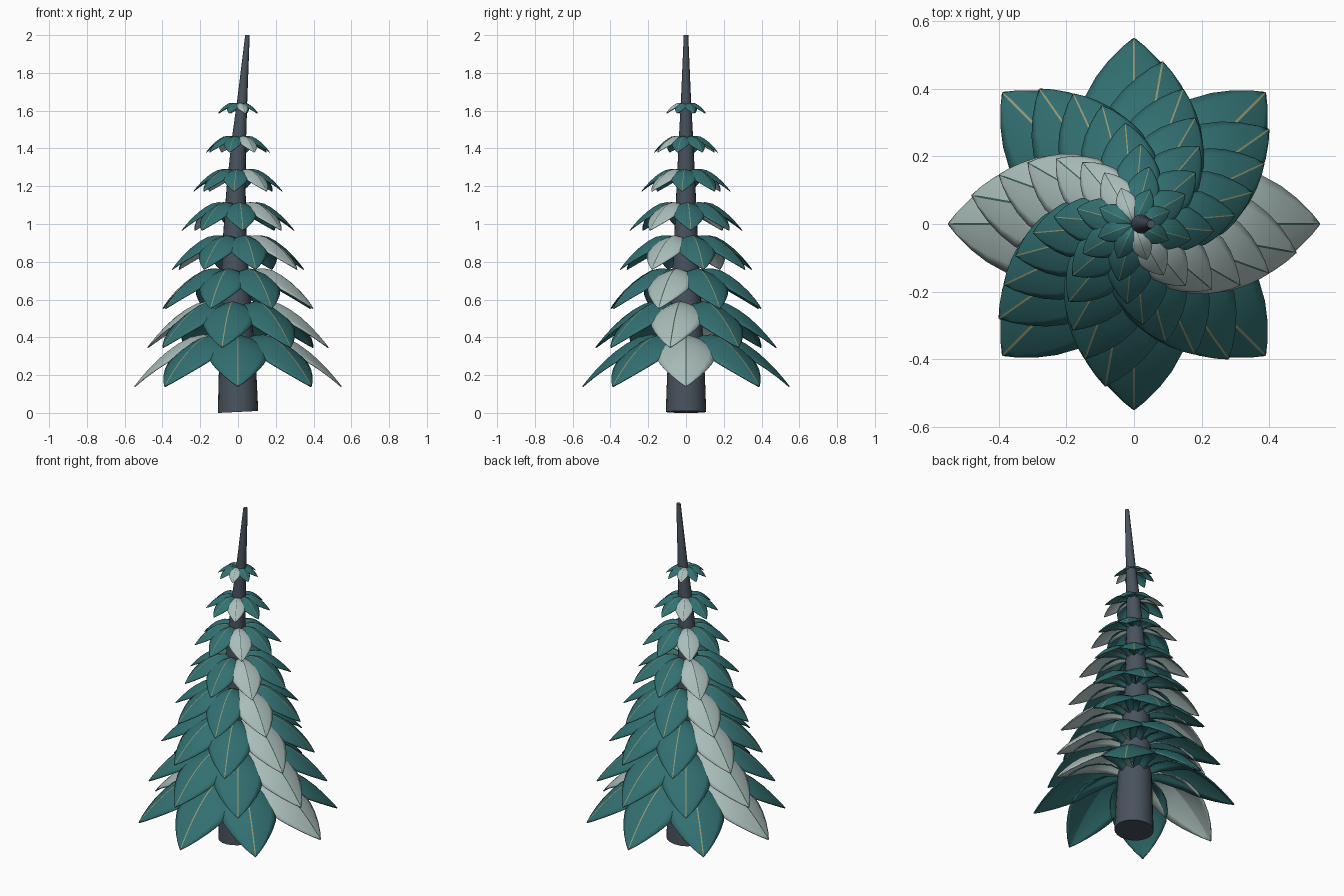
import bpy, bmesh, math
from mathutils import Vector

cube = bpy.data.objects.get("Cube")
if cube:
    bpy.data.objects.remove(cube)


def material(name, rgb):
    m = bpy.data.materials.new(name)
    m.use_nodes = True
    m.diffuse_color = (*rgb, 1)
    m.node_tree.nodes["Principled BSDF"].inputs["Base Color"].default_value = (*rgb, 1)
    return m


teal = material("teal", (0.032, 0.16, 0.165))
pale = material("pale_grey_green", (0.40, 0.51, 0.49))
bark = material("slate_bark", (0.066, 0.085, 0.11))
gold = material("vein_beige", (0.32, 0.32, 0.17))
moss = material("vein_dark_green", (0.05, 0.11, 0.09))


def add_object(name, bm, mats):
    mesh = bpy.data.meshes.new(name)
    bm.to_mesh(mesh)
    bm.free()
    for m in mats:
        mesh.materials.append(m)
    obj = bpy.data.objects.new(name, mesh)
    bpy.context.collection.objects.link(obj)
    return obj


# Leaf of unit reach: (distance out, midrib height, half width, edge droop)
LEAF = [(0.05, 0.38, 0.05, 0.02), (0.12, 0.44, 0.12, 0.05), (0.22, 0.49, 0.19, 0.08),
        (0.34, 0.50, 0.25, 0.11), (0.46, 0.475, 0.28, 0.12), (0.58, 0.41, 0.285, 0.12),
        (0.69, 0.33, 0.26, 0.10), (0.79, 0.24, 0.205, 0.075), (0.88, 0.145, 0.135, 0.045),
        (0.95, 0.063, 0.065, 0.02), (1.0, 0.0, 0.003, 0.0)]
ACROSS = [-1, -0.8, -0.55, -0.28, -0.02, 0.02, 0.28, 0.55, 0.8, 1]


def leaf_mesh(name, leaf_mat, vein_mat):
    bm = bmesh.new()
    rows = []
    for r, z, w, droop in LEAF:
        row = []
        for v in ACROSS:
            y = max(-w, min(w, math.copysign(0.006, v))) if abs(v) < 0.1 else v * w
            row.append(bm.verts.new((r, y, z - droop * (0.4 * abs(v) + 0.6 * v * v))))
        rows.append(row)
    middle = len(ACROSS) // 2 - 1
    for a, b in zip(rows, rows[1:]):
        for i in range(len(ACROSS) - 1):
            f = bm.faces.new((a[i], b[i], b[i + 1], a[i + 1]))
            f.smooth = True
            f.material_index = 1 if i == middle else 0
    # Keep the crease along the midrib sharp
    for e in bm.edges:
        if len({f.material_index for f in e.link_faces}) > 1:
            e.smooth = False
    obj = add_object(name, bm, (leaf_mat, vein_mat))
    mesh = obj.data
    bpy.data.objects.remove(obj)
    return mesh


teal_leaf = leaf_mesh("teal_leaf", teal, gold)
pale_leaf = leaf_mesh("pale_leaf", pale, moss)

# Eight whorls of eight leaves, each smaller and turned a little further
for tier in range(8):
    reach = 0.55 - 0.0625 * tier
    for k in range(8):
        mesh = pale_leaf if k % 4 == 0 else teal_leaf
        leaf = bpy.data.objects.new(f"leaf_tier_{tier + 1}_{k + 1}", mesh)
        bpy.context.collection.objects.link(leaf)
        leaf.location.z = 0.14 + 0.2065 * tier
        leaf.rotation_euler.z = math.radians(45 * k - 10 * tier)
        leaf.scale = (reach,) * 3
        thick = leaf.modifiers.new("thickness", 'SOLIDIFY')
        thick.thickness = 0.012
        thick.offset = -1
        thick.material_offset = -1
        thick.material_offset_rim = -1

# Trunk: tapered and slightly bent rings (height, centre x, radius)
TRUNK = [(0.005, 0, 0.107), (0.2, -0.002, 0.1), (0.5, -0.01, 0.085), (0.9, -0.018, 0.064),
         (1.2, -0.01, 0.05), (1.45, 0.005, 0.038), (1.65, 0.022, 0.027), (2.0, 0.05, 0.012)]
SIDES = 20
bm = bmesh.new()
rings = []
for z, x, r in TRUNK:
    tilt = 0.05 if z < 0.1 else 0
    ring = []
    for i in range(SIDES):
        a = math.tau * i / SIDES
        c = math.cos(a) * r
        ring.append(bm.verts.new(Vector((x + c, math.sin(a) * r, z + tilt * c))))
    rings.append(ring)
for a, b in zip(rings, rings[1:]):
    for i in range(SIDES):
        j = (i + 1) % SIDES
        bm.faces.new((a[i], a[j], b[j], b[i])).smooth = True
bm.faces.new(rings[0][::-1])
bm.faces.new(rings[-1])
for ring in (rings[0], rings[-1]):
    for i in range(SIDES):
        bm.edges.get((ring[i], ring[(i + 1) % SIDES])).smooth = False
add_object("trunk", bm, (bark,))
